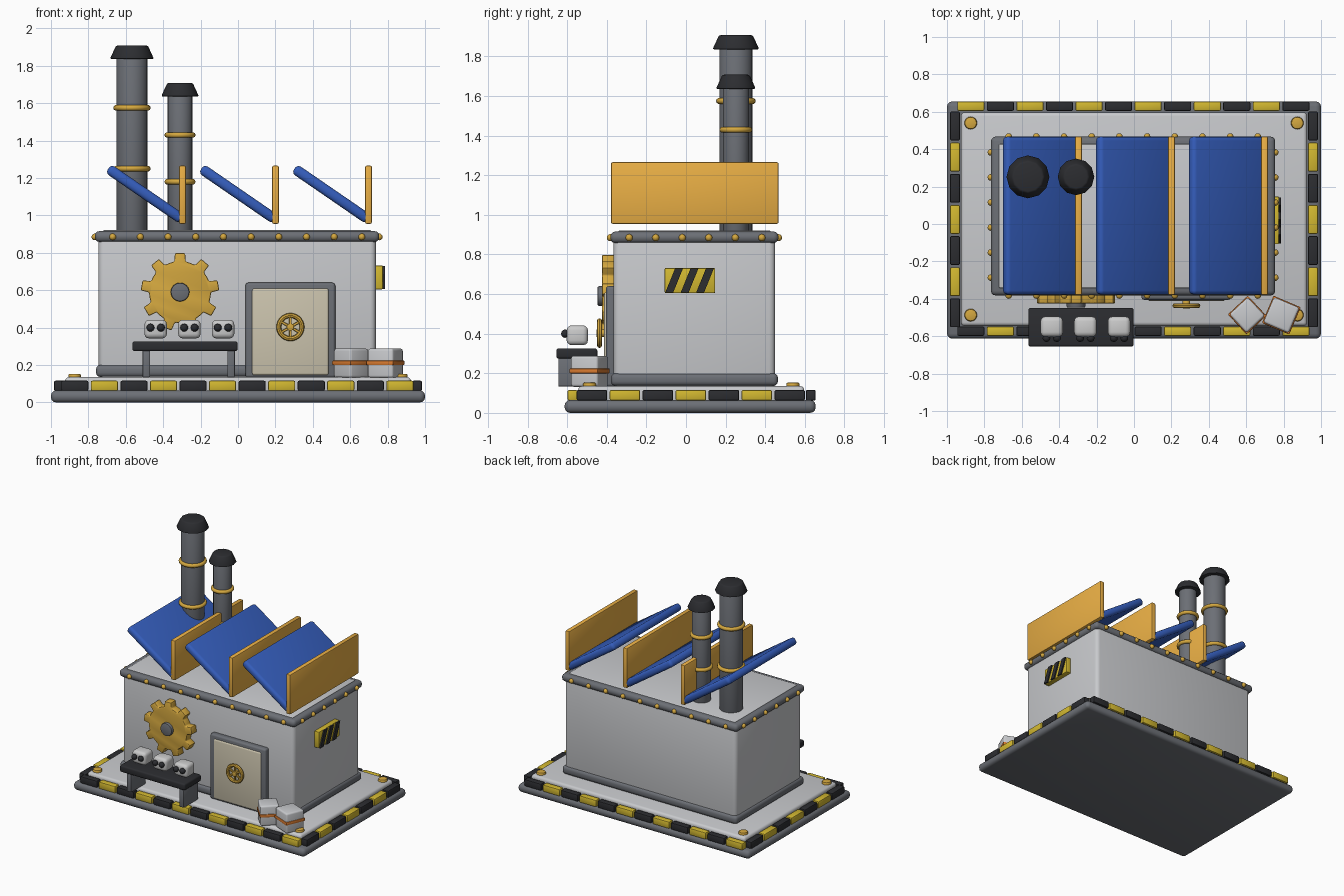
import bpy, bmesh
from math import pi, sin, cos, radians
from mathutils import Matrix, Vector

if "Cube" in bpy.data.objects:
    bpy.data.objects.remove(bpy.data.objects["Cube"])


def mat(name, rgb):
    m = bpy.data.materials.new(name)
    m.diffuse_color = (*rgb, 1)
    m.use_nodes = True
    m.node_tree.nodes["Principled BSDF"].inputs["Base Color"].default_value = m.diffuse_color
    return m


LIGHT = mat("light_grey", (0.58, 0.59, 0.61))
GREY = mat("mid_grey", (0.15, 0.16, 0.18))
DARK = mat("charcoal", (0.025, 0.026, 0.03))
GOLD = mat("gold", (0.66, 0.39, 0.05))
YELLOW = mat("hazard_yellow", (0.65, 0.48, 0.03))
AMBER = mat("amber", (0.82, 0.43, 0.06))
BLUE = mat("blue", (0.035, 0.11, 0.5))
CREAM = mat("cream", (0.6, 0.55, 0.42))
WHITE = mat("white", (0.72, 0.73, 0.75))
ORANGE = mat("orange", (0.7, 0.2, 0.03))


def finish(name, bm, material, bevel=0.0, seg=3, xf=None):
    """Bevel hard edges, place, shade and link a bmesh."""
    if bevel:
        edges = [e for e in bm.edges if e.calc_face_angle(0) > radians(35)]
        bmesh.ops.bevel(bm, geom=edges, offset=bevel, segments=seg, profile=0.5, affect='EDGES')
    if xf is not None:
        bm.transform(xf)
    bmesh.ops.recalc_face_normals(bm, faces=bm.faces)
    me = bpy.data.meshes.new(name)
    bm.to_mesh(me)
    bm.free()
    me.polygons.foreach_set("use_smooth", [True] * len(me.polygons))
    me.set_sharp_from_angle(angle=radians(40))
    me.materials.append(material)
    ob = bpy.data.objects.new(name, me)
    bpy.context.collection.objects.link(ob)
    return ob


def box(name, x, y, z, material, bevel=0.01, seg=3, xf=None):
    """Box from (min, max) ranges on each axis."""
    bm = bmesh.new()
    c = Vector([(r[0] + r[1]) / 2 for r in (x, y, z)])
    s = Vector([r[1] - r[0] for r in (x, y, z)])
    bmesh.ops.create_cube(bm, size=1, matrix=Matrix.Translation(c) @ Matrix.Diagonal((*s, 1)))
    return finish(name, bm, material, bevel, seg, xf)


def cyl(name, loc, r1, r2, h, material, sides=32, bevel=0.0, rot=None):
    """Cylinder or cone frustum centred on loc."""
    bm = bmesh.new()
    bmesh.ops.create_cone(bm, cap_ends=True, segments=sides, radius1=r1, radius2=r2, depth=h)
    return finish(name, bm, material, bevel, 2, Matrix.Translation(loc) @ (rot or Matrix()))


def ball(name, loc, r, material):
    bm = bmesh.new()
    bmesh.ops.create_uvsphere(bm, u_segments=12, v_segments=8, radius=r)
    return finish(name, bm, material, xf=Matrix.Translation(loc))


def torus(name, loc, R, r, material, rot=None, n=32, k=10):
    bm = bmesh.new()
    rings = [[bm.verts.new(((R + r * cos(b)) * cos(a), (R + r * cos(b)) * sin(a), r * sin(b)))
              for b in (2 * pi * j / k for j in range(k))] for a in (2 * pi * i / n for i in range(n))]
    for i in range(n):
        p, q = rings[i], rings[(i + 1) % n]
        for j in range(k):
            bm.faces.new((p[j], q[j], q[(j + 1) % k], p[(j + 1) % k]))
    return finish(name, bm, material, xf=Matrix.Translation(loc) @ (rot or Matrix()))


def prism(name, pts, h, material, xf, bevel=0.0):
    """Extrude a 2D outline by h along local z."""
    bm = bmesh.new()
    f = bm.faces.new([bm.verts.new((u, v, 0)) for u, v in pts])
    top = bmesh.ops.extrude_face_region(bm, geom=[f])["geom"]
    bmesh.ops.translate(bm, vec=(0, 0, h), verts=[g for g in top if isinstance(g, bmesh.types.BMVert)])
    return finish(name, bm, material, bevel, 2, xf)


FRONT = Matrix.Rotation(pi / 2, 4, 'X')   # local z points to -y, local y up

# Base slab and deck
box("base_slab", (-1, 1), (-0.613, 0.655), (0, 0.065), GREY, 0.028)
box("base_deck", (-0.925, 0.925), (-0.545, 0.597), (0.03, 0.135), LIGHT, 0.02)
for x in (-0.873, 0.873):
    for y in (-0.487, 0.54):
        cyl("deck_bolt", (x, y, 0.138), 0.035, 0.032, 0.03, GOLD, 20, 0.006)

# Hazard blocks around the base edge
for i in range(12):
    x = -0.945 + i * 0.158
    for y, odd in ((-0.573, 1), (0.63, 0)):
        box("edge_block", (x, x + 0.145), (y - 0.025, y + 0.025), (0.062, 0.116),
            YELLOW if i % 2 == odd else DARK, 0.008, 2)
for i in range(7):
    y = -0.552 + i * 0.1665
    for x in (-0.957, 0.957):
        box("edge_block_side", (x - 0.027, x + 0.027), (y, y + 0.154), (0.062, 0.116),
            YELLOW if i % 2 else DARK, 0.008, 2)

# Main building, skirt and roof band with studs
box("building_body", (-0.745, 0.737), (-0.365, 0.45), (0.12, 0.9), LIGHT, 0.03)
box("building_skirt", (-0.759, 0.749), (-0.379, 0.464), (0.137, 0.2), GREY, 0.022)
box("roof_band", (-0.765, 0.755), (-0.382, 0.467), (0.858, 0.916), GREY, 0.025)
box("roof_plate", (-0.722, 0.712), (-0.342, 0.427), (0.87, 0.921), LIGHT, 0.006)
for i in range(10):
    for y in (-0.382, 0.467):
        ball("band_stud", (-0.67 + i * 0.148, y, 0.885), 0.018, GOLD)
for i in range(6):
    for x in (-0.765, 0.755):
        ball("band_stud_side", (x, -0.287 + i * 0.134, 0.885), 0.018, GOLD)

# Sawtooth roof: tilted blue panels with upright amber panes
for i in range(3):
    dx = i * 0.4975
    tilt = Matrix.Translation((-0.495 + dx, 0.045, 1.114)) @ Matrix.Rotation(radians(34.5), 4, 'Y')
    box("roof_panel", (-0.24, 0.24), (-0.422, 0.422), (-0.028, 0.028), BLUE, 0.022, 3, tilt)
    box("roof_pane", (-0.315 + dx, -0.279 + dx), (-0.379, 0.468), (0.955, 1.266), AMBER, 0.008, 2)

# Chimneys with caps and rings
for x, r, top, rings in ((-0.567, 0.083, 1.86, (1.25, 1.575)), (-0.31, 0.066, 1.66, (1.18, 1.43))):
    y = 0.252
    cyl("chimney_pipe", (x, y, (0.9 + top) / 2), r, r, top - 0.9, GREY, 24, 0.008)
    cyl("chimney_cap", (x, y, top + 0.012), r + 0.035, r + 0.002, 0.072, DARK, 12, 0.008)
    for z in rings:
        torus("chimney_ring", (x, y, z), r + 0.002, 0.015, GOLD)

# Wall gear
outline = []
for i in range(9):
    for a, r in ((-20, 0.165), (-15, 0.165), (-10.5, 0.165), (-7.5, 0.21), (7.5, 0.21), (10.5, 0.165), (15, 0.165)):
        t = radians(90 + 40 * i + a)
        outline.append((r * cos(t), r * sin(t)))
prism("gear", outline, 0.065, GOLD, Matrix.Translation((-0.31, -0.36, 0.59)) @ FRONT, 0.007)
cyl("gear_hub", (-0.31, -0.405, 0.59), 0.05, 0.05, 0.085, GREY, 24, 0.008, FRONT)

# Vault door with hand wheel
box("door_frame", (0.04, 0.52), (-0.405, -0.35), (0.133, 0.64), GREY, 0.014)
box("door_panel", (0.075, 0.485), (-0.413, -0.36), (0.145, 0.61), CREAM, 0.012)
wheel = Vector((0.28, -0.437, 0.403))
torus("hand_wheel_rim", wheel, 0.062, 0.013, GOLD, FRONT, 28, 8)
cyl("hand_wheel_hub", wheel + Vector((0, 0.008, 0)), 0.02, 0.02, 0.046, GOLD, 16, 0.004, FRONT)
for i in range(3):
    spin = Matrix.Translation(wheel) @ Matrix.Rotation(radians(30 + 60 * i), 4, 'Y')
    box("hand_wheel_spoke", (-0.062, 0.062), (-0.007, 0.007), (-0.007, 0.007), GOLD, 0.002, 1, spin)

# Bench with three small heads
box("bench_top", (-0.565, -0.002), (-0.655, -0.448), (0.274, 0.326), DARK, 0.012)
for x in (-0.49, -0.037):
    box("bench_leg", (x - 0.02, x + 0.02), (-0.645, -0.465), (0.133, 0.285), GREY, 0.006, 2)
for x in (-0.44, -0.26, -0.08):
    box("head", (x - 0.06, x + 0.06), (-0.603, -0.495), (0.342, 0.442), WHITE, 0.025)
    for e in (-0.028, 0.028):
        ball("eye", (x + e, -0.61, 0.4), 0.021, DARK)

# Strapped crates
for x, ang, s in ((0.605, 43, 0.068), (0.788, -23, 0.074)):
    xf = Matrix.Translation((x, -0.487, 0)) @ Matrix.Rotation(radians(ang), 4, 'Z')
    box("crate", (-s, s), (-s, s), (0.132, 0.288), LIGHT, 0.013, 3, xf)
    t = s + 0.005
    box("crate_strap", (-t, t), (-t, t), (0.2, 0.224), ORANGE, 0.005, 2, xf)

# Hazard sign on the right wall
box("sign_plate", (0.73, 0.775), (-0.108, 0.147), (0.605, 0.732), YELLOW, 0.006, 2)
YZ = Matrix(((0, 0, 1, 0), (1, 0, 0, 0), (0, 1, 0, 0), (0, 0, 0, 1)))  # local xy to world yz
for i in range(3):
    u = -0.105 + i * 0.078
    prism("sign_stripe", [(u, 0.607), (u + 0.04, 0.607), (u + 0.09, 0.73), (u + 0.05, 0.73)], 0.015, DARK,
          Matrix.Translation((0.77, 0, 0)) @ YZ)
